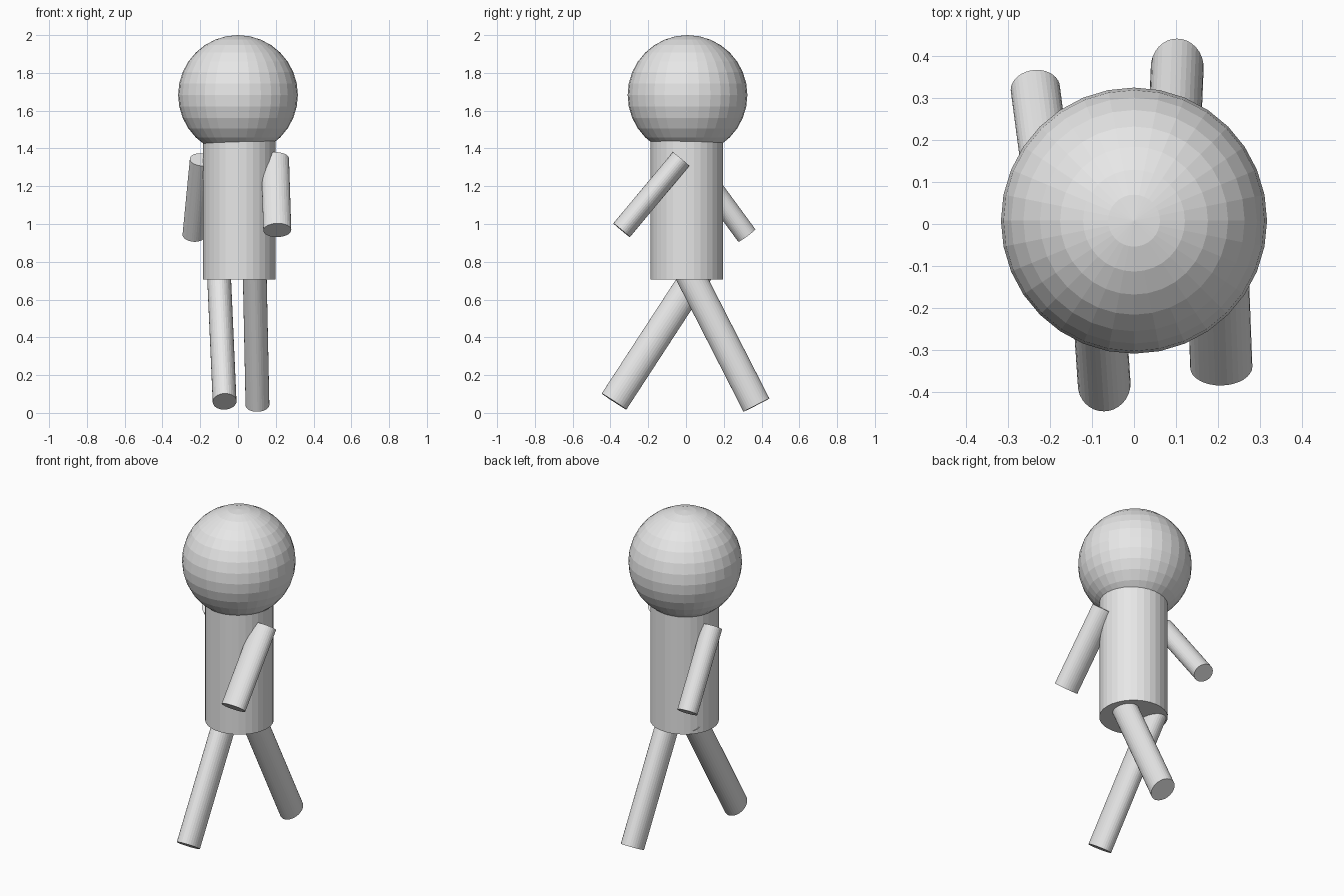
import bpy
from mathutils import Matrix, Vector

cube = bpy.data.objects.get("Cube")
if cube:
    bpy.data.objects.remove(cube, do_unlink=True)

# One plain grey for the whole figure
GREY = (0.8, 0.8, 0.8, 1.0)
grey = bpy.data.materials.new("plain grey")
grey.use_nodes = True
grey.diffuse_color = GREY
grey.node_tree.nodes["Principled BSDF"].inputs["Base Color"].default_value = GREY


def finish(name):
    obj = bpy.context.object
    obj.name = name
    obj.data.materials.append(grey)
    bpy.ops.object.shade_flat()
    return obj


def limb(name, start, end, side_radius, depth_radius):
    """Oval rod from start to end, its side axis kept close to world x."""
    start, end = Vector(start), Vector(end)
    axis = (start - end).normalized()
    side = Vector((1, 0, 0))
    side = (side - axis * side.dot(axis)).normalized()
    depth = axis.cross(side)
    bpy.ops.mesh.primitive_cylinder_add(vertices=32, radius=1, depth=1)
    obj = finish(name)
    columns = (side * side_radius, depth * depth_radius, axis * (start - end).length)
    frame = Matrix(columns).transposed().to_4x4()
    obj.data.transform(Matrix.Translation((start + end) / 2) @ frame)
    return obj


# Head
bpy.ops.mesh.primitive_uv_sphere_add(segments=32, ring_count=16, radius=0.317,
                                     location=(0, 0.008, 1.683))
finish("head")

# Torso, its top tucked inside the head
limb("torso", (0.007, 0.004, 1.47), (0.007, 0.004, 0.705), 0.191, 0.191)

# Arms, swinging opposite to the legs
limb("left_arm", (0.196, -0.026, 1.344), (0.208, -0.341, 0.967), 0.074, 0.057)
limb("right_arm", (-0.196, 0.027, 1.341), (-0.235, 0.322, 0.939), 0.059, 0.056)

# Legs, right one striding forward
limb("left_leg", (0.088, 0.006, 0.76), (0.103, 0.373, 0.041), 0.063, 0.077)
limb("right_leg", (-0.102, 0.075, 0.76), (-0.071, -0.381, 0.06), 0.063, 0.078)
